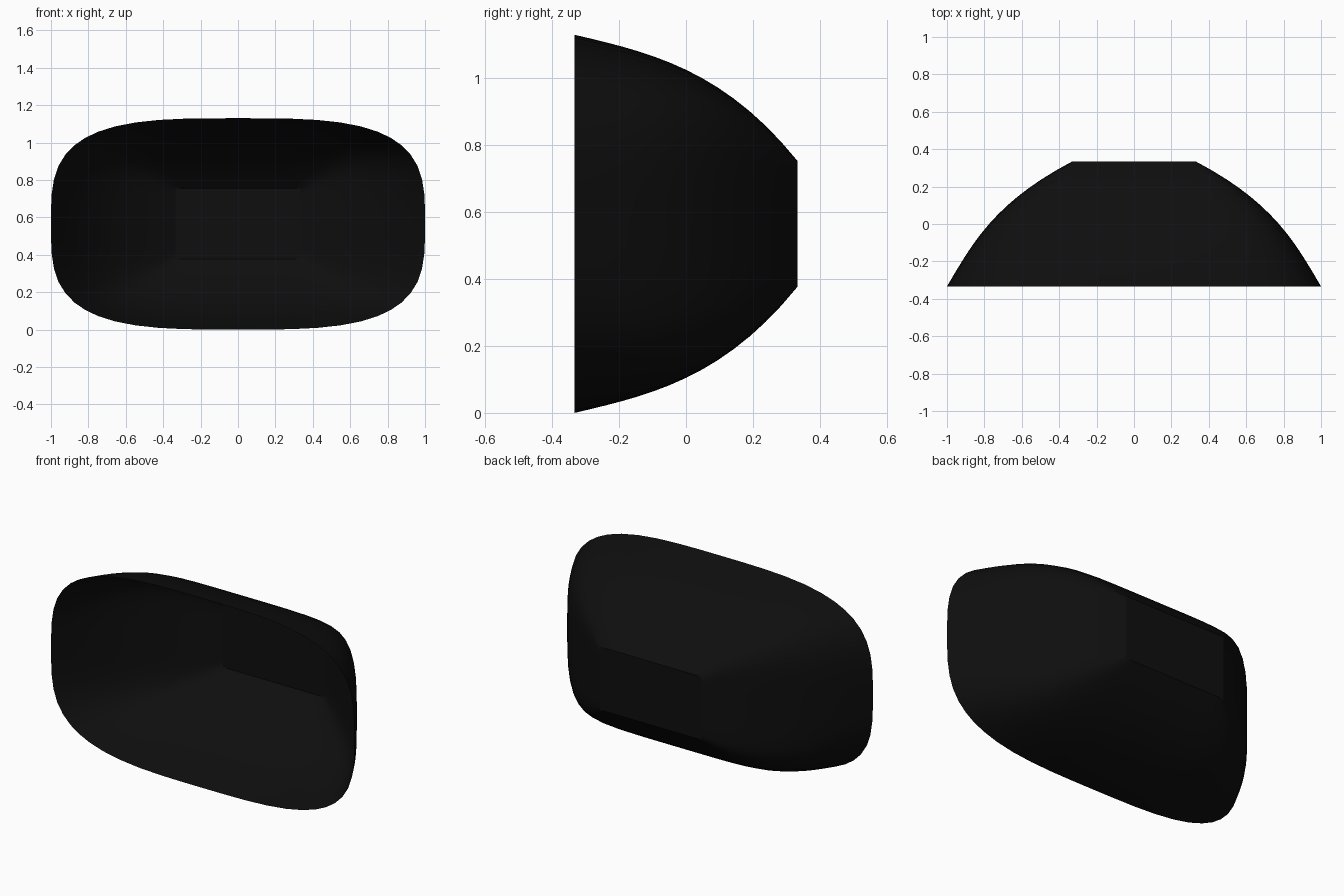
import bpy, bmesh

old = bpy.data.objects.get("Cube")
if old:
    bpy.data.objects.remove(old, do_unlink=True)

HALF_W, HALF_H, HALF_D = 1.0, 0.565, 0.333
SIDE, RINGS = 14, 14

black = bpy.data.materials.new("soft black")
black.use_nodes = True
colour = (0.0045, 0.0045, 0.0045, 1)
black.diffuse_color = colour
black.node_tree.nodes["Principled BSDF"].inputs["Base Color"].default_value = colour


def square_loop():
    """Points around a unit square, counter-clockwise."""
    steps = [-1 + 2 * i / SIDE for i in range(SIDE)]
    return ([(s, -1) for s in steps] + [(1, s) for s in steps]
            + [(-s, 1) for s in steps] + [(-1, -s) for s in steps])


def section(bm, t):
    """Ring going from the rounded rim (t=0) to the square-cornered back (t=1)."""
    fx = 1 - 0.4 * t + 0.067 * t**2 - 0.334 * t**3
    fz = 1 - 0.278 * t + 0.02 * t**2 - 0.409 * t**3
    n = 3.4 / max(1 - t, 1e-5) ** 0.5
    ring = []
    for u, v in square_loop():
        k = 1 if t == 1 else (abs(u)**n + abs(v)**n) ** (-1 / n)
        ring.append(bm.verts.new((HALF_W * fx * k * u,
                                  HALF_D * (2 * t - 1),
                                  HALF_H * (1 + fz * k * v))))
    return ring


# Open bowl lofted from the front rim to the flat back panel
bm = bmesh.new()
rings = [section(bm, i / RINGS) for i in range(RINGS + 1)]
for a, b in zip(rings, rings[1:]):
    for i in range(len(a)):
        j = (i + 1) % len(a)
        bm.faces.new((a[i], a[j], b[j], b[i])).smooth = True
back = bm.faces.new(rings[-1][::-1])
back.normal_update()
if back.normal.y < 0:
    bmesh.ops.reverse_faces(bm, faces=bm.faces[:])
bmesh.ops.recalc_face_normals(bm, faces=bm.faces[:])
back.normal_update()
if back.normal.y < 0:
    bmesh.ops.reverse_faces(bm, faces=bm.faces[:])
# Crisp border around the back panel
for e in back.edges:
    e.smooth = False

mesh = bpy.data.meshes.new("bowl_shell")
bm.to_mesh(mesh)
bm.free()
mesh.materials.append(black)
shell = bpy.data.objects.new("bowl_shell", mesh)
bpy.context.collection.objects.link(shell)
